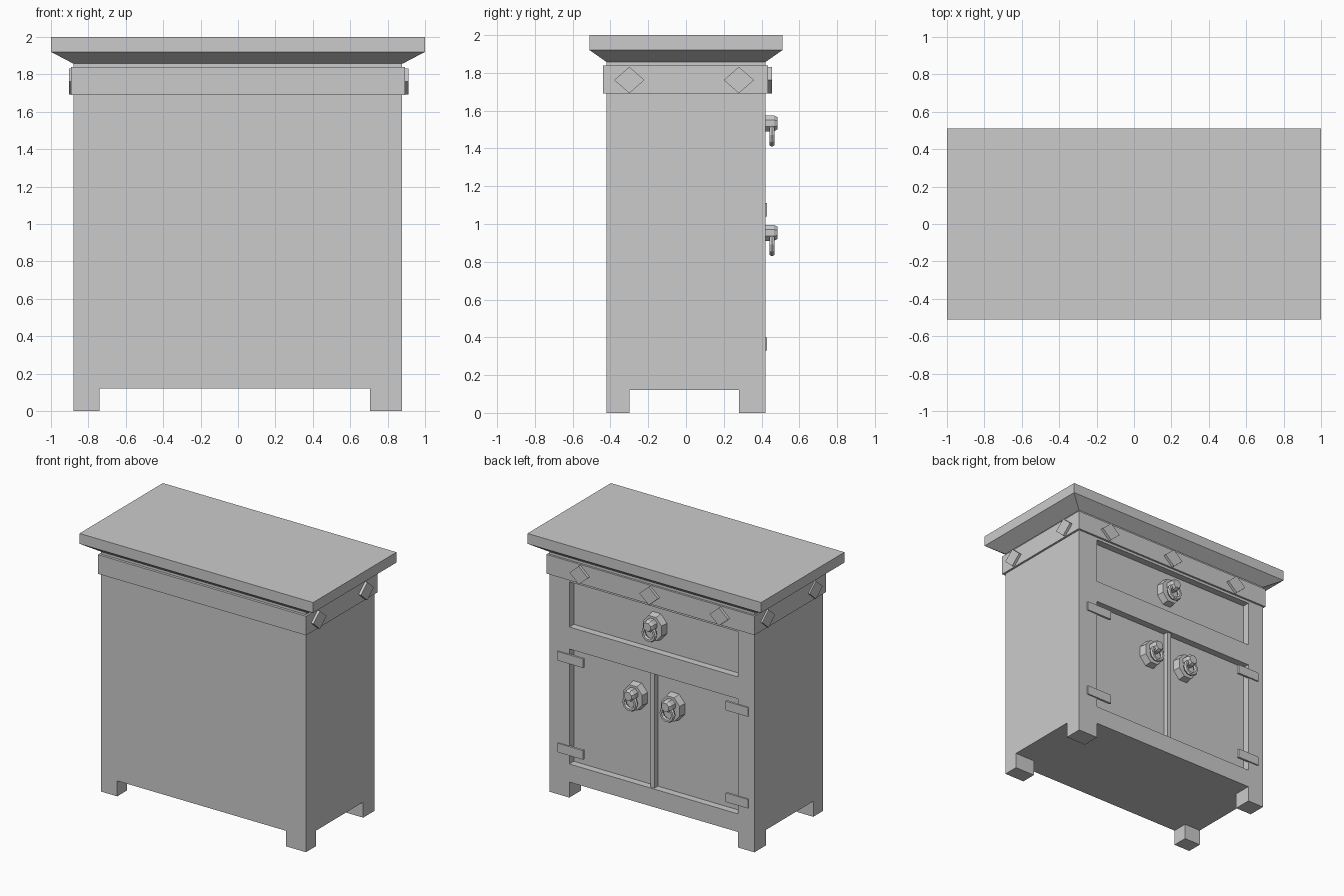
import bpy, bmesh
from math import pi
from mathutils import Matrix

if "Cube" in bpy.data.objects:
    bpy.data.objects.remove(bpy.data.objects["Cube"])


def mesh_object(name, bm):
    bmesh.ops.recalc_face_normals(bm, faces=bm.faces)
    me = bpy.data.meshes.new(name)
    bm.to_mesh(me)
    bm.free()
    ob = bpy.data.objects.new(name, me)
    bpy.context.collection.objects.link(ob)
    return ob


def box(name, x, y, z):
    bm = bmesh.new()
    bmesh.ops.create_cube(bm, size=1)
    for v in bm.verts:
        v.co = [(r[0] + r[1]) / 2 + c * (r[1] - r[0]) for c, r in zip(v.co, (x, y, z))]
    return mesh_object(name, bm)


def disc(name, loc, r1, r2, depth, sides, sx=1, sz=1, axis='Y', spin=0):
    """Prism or cone along +axis; r1 at the base, r2 at the outer end."""
    bm = bmesh.new()
    bmesh.ops.create_cone(bm, cap_ends=True, segments=sides, radius1=r1, radius2=r2, depth=depth,
                          matrix=Matrix.Rotation(-pi / 2, 4, 'X') @ Matrix.Rotation(spin, 4, 'Z'))
    bmesh.ops.scale(bm, vec=(sx, 1, sz), verts=bm.verts)
    if axis != 'Y':
        turn = -pi / 2 if axis == 'X' else pi / 2
        bmesh.ops.rotate(bm, matrix=Matrix.Rotation(turn, 3, 'Z'), verts=bm.verts)
    bmesh.ops.translate(bm, vec=loc, verts=bm.verts)
    return mesh_object(name, bm)


def cut(target, x, y, z):
    cutter = box("cutter", x, y, z)
    cutter.hide_render = True
    mod = target.modifiers.new("cut", 'BOOLEAN')
    mod.operation = 'DIFFERENCE'
    mod.solver = 'EXACT'
    mod.object = cutter
    bpy.context.view_layer.objects.active = target
    bpy.ops.object.modifier_apply(modifier=mod.name)
    bpy.data.objects.remove(cutter)


# Carcass: legs, drawer recess and door recess are cut out of one block
L, R = -0.74, 0.705
PANEL = 0.365
body = box("cabinet_body", (-0.88, 0.876), (-0.42, 0.42), (0, 1.86))
cut(body, (L, R), (-1, 1), (-0.2, 0.12))
cut(body, (-1, 1), (-0.30, 0.28), (-0.2, 0.12))
cut(body, (L, R), (PANEL, 0.6), (1.32, 1.67))
cut(body, (L, R), (PANEL, 0.6), (0.26, 1.15))

# Post between the doors
box("door_post", (-0.015, 0.02), (PANEL - 0.01, 0.405), (0.26, 1.15))

# Table top: slab with a tapered underside
bm = bmesh.new()
rings = []
for hx, hy, z in ((0.88, 0.42, 1.857), (1, 0.51, 1.92), (1, 0.51, 2)):
    rings.append([bm.verts.new((sx * hx, sy * hy, z))
                  for sx, sy in ((-1, -1), (1, -1), (1, 1), (-1, 1))])
bm.faces.new(rings[0])
bm.faces.new(rings[-1])
for a, b in zip(rings, rings[1:]):
    for i in range(4):
        j = (i + 1) % 4
        bm.faces.new((a[i], a[j], b[j], b[i]))
mesh_object("table_top", bm)

# Raised band with diamond studs
box("band", (-0.892, 0.892), (-0.44, 0.435), (1.69, 1.838))
for x in (-0.6, 0, 0.6):
    disc("door_side_diamond", (x, 0.443, 1.762), 1, 1, 0.026, 4, 0.08, 0.07)
for y in (-0.30, 0.28):
    disc("right_diamond", (0.9, y, 1.762), 1, 1, 0.024, 4, 0.08, 0.07, 'X')
    disc("left_diamond", (-0.892, y, 1.762), 1, 1, 0.024, 4, 0.08, 0.07, '-X')

# Hinge plates
for z in (0.33, 1.04):
    for x in ((0.58, 0.80), (-0.83, -0.64)):
        box("hinge", x, (0.412, 0.43), (z, z + 0.07))

# Pulls: octagonal back plate, faceted knob and hanging ring
for x, z in ((-0.005, 1.5), (0.16, 0.92), (-0.16, 0.92)):
    disc("pull_plate", (x, 0.39, z), 0.1, 0.09, 0.06, 8, 0.95, 1.1, spin=pi / 8)
    disc("pull_knob", (x, 0.44, z + 0.033), 0.046, 0.046, 0.05, 8, spin=pi / 8)
    disc("pull_knob_cap", (x, 0.475, z + 0.033), 0.046, 0.034, 0.02, 8, spin=pi / 8)
    bpy.ops.mesh.primitive_torus_add(major_segments=10, minor_segments=6, major_radius=0.05,
                                     minor_radius=0.016, location=(x, 0.455, z - 0.028),
                                     rotation=(pi / 2, 0, 0))
    bpy.context.object.name = "pull_ring"
